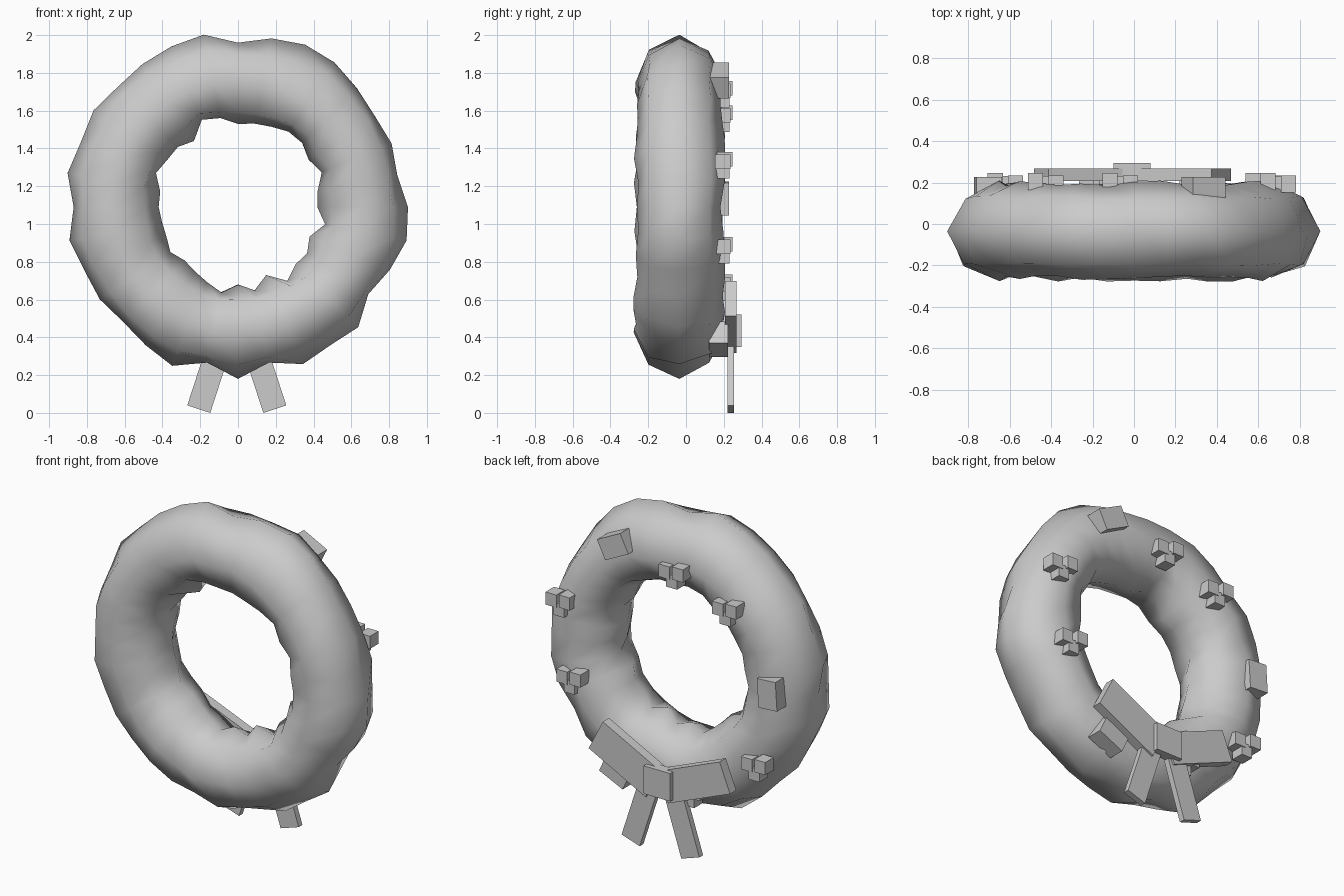
import bpy, bmesh, math, random
from mathutils import Matrix, Vector

cube = bpy.data.objects.get("Cube")
if cube:
    bpy.data.objects.remove(cube, do_unlink=True)

random.seed(4)
CENTER_Z = 1.09
RING_Y = -0.035

grey = bpy.data.materials.new("plain_grey")
grey.use_nodes = True
colour = (0.6, 0.6, 0.6, 1)
grey.diffuse_color = colour
grey.node_tree.nodes["Principled BSDF"].inputs["Base Color"].default_value = colour


def add_object(name, bm, smooth=False):
    bmesh.ops.recalc_face_normals(bm, faces=bm.faces)
    for face in bm.faces:
        face.smooth = smooth
    mesh = bpy.data.meshes.new(name)
    bm.to_mesh(mesh)
    bm.free()
    mesh.materials.append(grey)
    obj = bpy.data.objects.new(name, mesh)
    bpy.context.collection.objects.link(obj)
    return obj


def add_boxes(name, boxes):
    """Each box is (centre, size, turn about y in degrees)."""
    bm = bmesh.new()
    for centre, size, turn in boxes:
        matrix = (Matrix.Translation(centre)
                  @ Matrix.Rotation(math.radians(turn), 4, 'Y')
                  @ Matrix.Diagonal((*size, 1)))
        bmesh.ops.create_cube(bm, size=1, matrix=matrix)
    return add_object(name, bm)


# Lumpy wreath ring: uneven outer and inner radii in percent, swept round
outer = [90, 86, 88, 87, 89, 92, 93, 91, 87, 93, 92, 91, 90, 92, 90, 92,
         87, 91, 88, 88, 86, 88, 91, 84, 91, 84, 90, 88, 90, 83, 87, 91]
inner = [42, 43, 48, 45, 48, 48, 46, 45, 44, 48, 50, 42, 45, 45, 47, 42,
         42, 41, 41, 43, 40, 41, 43, 46, 41, 45, 39, 47, 43, 44, 41, 47]
SIDES = 8
MIDDLE, TUBE = 0.664, 0.225
bm = bmesh.new()
rows = []
for i, (out, inn) in enumerate(zip(outer, inner)):
    angle = math.tau * i / len(outer)
    row = []
    for j in range(SIDES):
        phi = math.tau * j / SIDES
        c, s = math.cos(phi), math.sin(phi)
        local = out / 100 - MIDDLE if c > 0 else MIDDLE - inn / 100
        if j % 4 == 0:
            radius = MIDDLE + local * c
        else:
            # shoulders follow the uneven rims only in part
            radius = MIDDLE + (local + TUBE) / 2 * c + random.uniform(-0.012, 0.012)
        depth = 0.23 + random.uniform(-0.015, 0.015)
        row.append(bm.verts.new((radius * math.cos(angle), RING_Y + s * depth,
                                 CENTER_Z + radius * math.sin(angle))))
    rows.append(row)
for i, row in enumerate(rows):
    after = rows[(i + 1) % len(rows)]
    for j in range(SIDES):
        k = (j + 1) % SIDES
        bm.faces.new((row[j], row[k], after[k], after[j]))
add_object("wreath_ring", bm, smooth=True)

# Berry clusters: three small cubes each
BERRY = (0.073, 0.082, 0.077)
offsets = [(-0.05, 0.206, 0.033), (0.048, 0.194, 0.02), (0, 0.19, -0.03)]
clusters = [(0.698, 1.31), (0.625, 0.86), (-0.065, 1.685),
            (-0.425, 1.555), (-0.62, 0.66), (-0.18, 0.385)]
for n, (x, z) in enumerate(clusters, 1):
    add_boxes(f"berry_cluster_{n}",
              [(Vector((x, 0, z)) + Vector(o), BERRY, 0) for o in offsets])

# Cone blocks lying along the ring
for n, (x, y, z) in enumerate([(0.335, 0.178, 1.76), (-0.705, 0.178, 1.135),
                               (0.325, 0.172, 0.39)], 1):
    turn = -math.degrees(math.atan2(z - CENTER_Z, x))
    add_boxes(f"cone_{n}", [((x, y, z), (0.125, 0.1, 0.175), turn)])

# Ribbon bow: loops, tails and knot
add_boxes("bow_loop_left", [((0.23, 0.237, 0.508), (0.43, 0.06, 0.21), -27)])
add_boxes("bow_loop_right", [((-0.24, 0.237, 0.492), (0.45, 0.06, 0.19), 22)])
add_boxes("bow_tail_left", [((0.133, 0.237, 0.21), (0.128, 0.036, 0.4), -18)])
add_boxes("bow_tail_right", [((-0.146, 0.237, 0.21), (0.128, 0.036, 0.4), 18)])
add_boxes("bow_knot", [((-0.01, 0.262, 0.435), (0.18, 0.065, 0.17), 0)])
